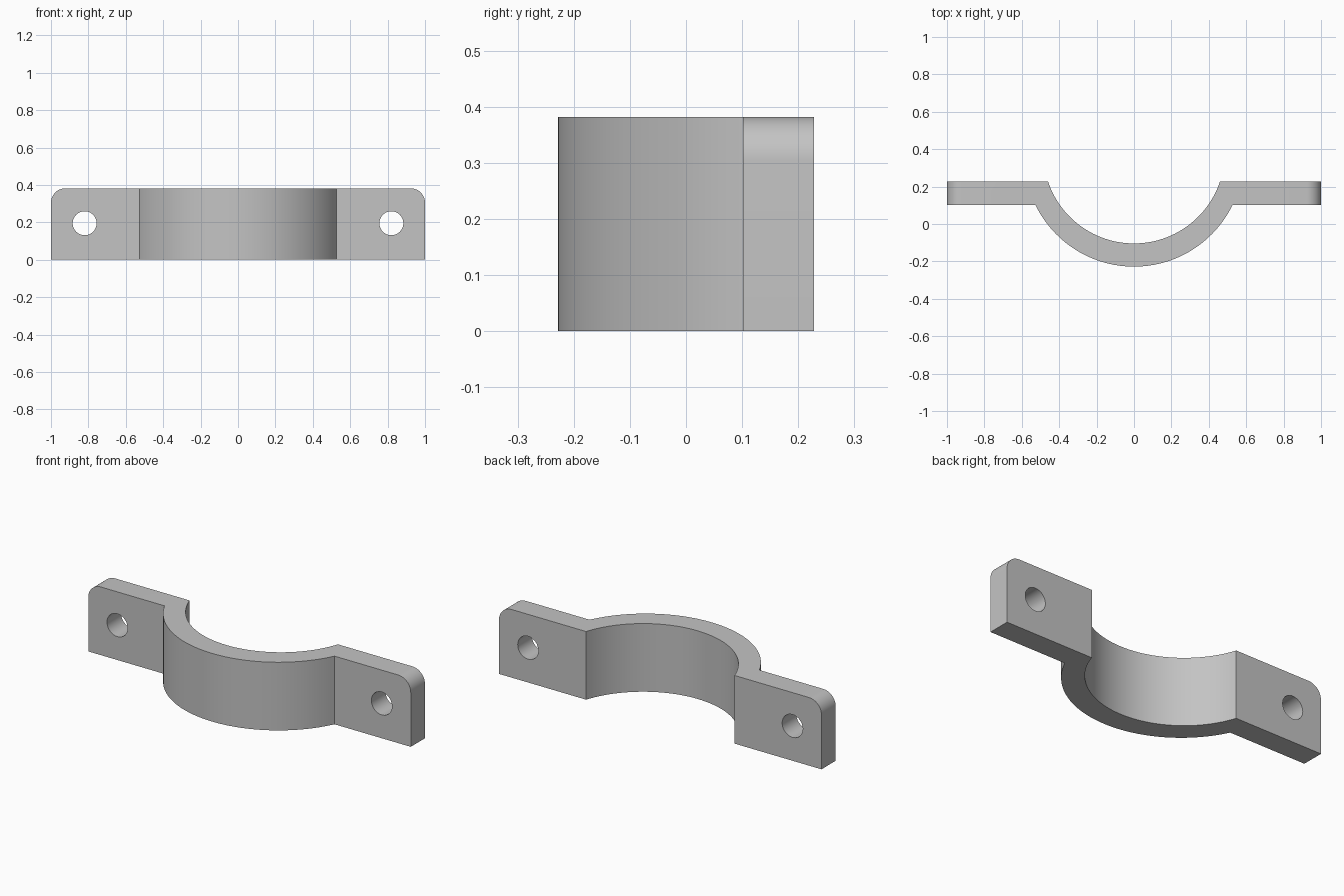
import bpy, bmesh, math
from mathutils import Vector

default = bpy.data.objects.get("Cube")
if default:
    bpy.data.objects.remove(default, do_unlink=True)

HEIGHT = 0.382
BACK, FRONT = 0.228, 0.102      # flange faces along y
HOLE_X, HOLE_Z, HOLE_R = 0.82, 0.195, 0.064
CORNER_R = 0.078

# Single grey finish
grey = bpy.data.materials.new("plain grey")
grey.use_nodes = True
colour = (0.55, 0.55, 0.55, 1)
grey.diffuse_color = colour
grey.node_tree.nodes["Principled BSDF"].inputs["Base Color"].default_value = colour


def arc(half_width, y_end, y_low, steps=48):
    """Arc from left end to right end, sagging to y_low at x = 0."""
    sag = y_end - y_low
    radius = (half_width ** 2 + sag ** 2) / (2 * sag)
    sweep = math.asin(half_width / radius)
    angles = [sweep * (2 * i / steps - 1) for i in range(steps + 1)]
    return [(radius * math.sin(a), y_low + radius * (1 - math.cos(a))) for a in angles]


# Strap profile: outer arc along the front, inner arc along the back
outer = arc(0.527, FRONT, -0.228)
inner = arc(0.46, BACK, -0.104)
profile = [(-1, FRONT)] + outer + [(1, FRONT), (1, BACK)] + inner[::-1] + [(-1, BACK)]

bm = bmesh.new()
base = bm.faces.new([bm.verts.new((x, y, 0)) for x, y in profile])
top = bmesh.ops.extrude_face_region(bm, geom=[base])["geom"]
bmesh.ops.translate(bm, vec=(0, 0, HEIGHT),
                    verts=[v for v in top if isinstance(v, bmesh.types.BMVert)])

# Rounded upper corners at the flange ends
corners = [e for e in bm.edges
           if all(abs(v.co.x) > 0.999 and v.co.z > HEIGHT / 2 for v in e.verts)]
bmesh.ops.bevel(bm, geom=corners, offset=CORNER_R, segments=12, profile=0.5,
                affect='EDGES')
bmesh.ops.recalc_face_normals(bm, faces=bm.faces)
mesh = bpy.data.meshes.new("clamp_strap")
bm.to_mesh(mesh)
bm.free()
mesh.materials.append(grey)
strap = bpy.data.objects.new("clamp_strap", mesh)
bpy.context.collection.objects.link(strap)

# Bolt holes through both flanges
for side in (-1, 1):
    bpy.ops.mesh.primitive_cylinder_add(
        vertices=48, radius=HOLE_R, depth=0.4,
        location=(side * HOLE_X, (FRONT + BACK) / 2, HOLE_Z),
        rotation=(math.pi / 2, 0, 0))
    cutter = bpy.context.object
    cutter.name = "bolt_hole_cutter"
    cutter.hide_render = True
    cutter.data.materials.append(grey)
    cut = strap.modifiers.new("bolt_hole", 'BOOLEAN')
    cut.object = cutter
    cut.operation = 'DIFFERENCE'
    cut.solver = 'EXACT'
    bpy.ops.object.select_all(action='DESELECT')
    strap.select_set(True)
    bpy.context.view_layer.objects.active = strap
    bpy.ops.object.modifier_apply(modifier=cut.name)
    bpy.data.objects.remove(cutter, do_unlink=True)

bpy.ops.object.shade_smooth_by_angle(angle=math.radians(30))
